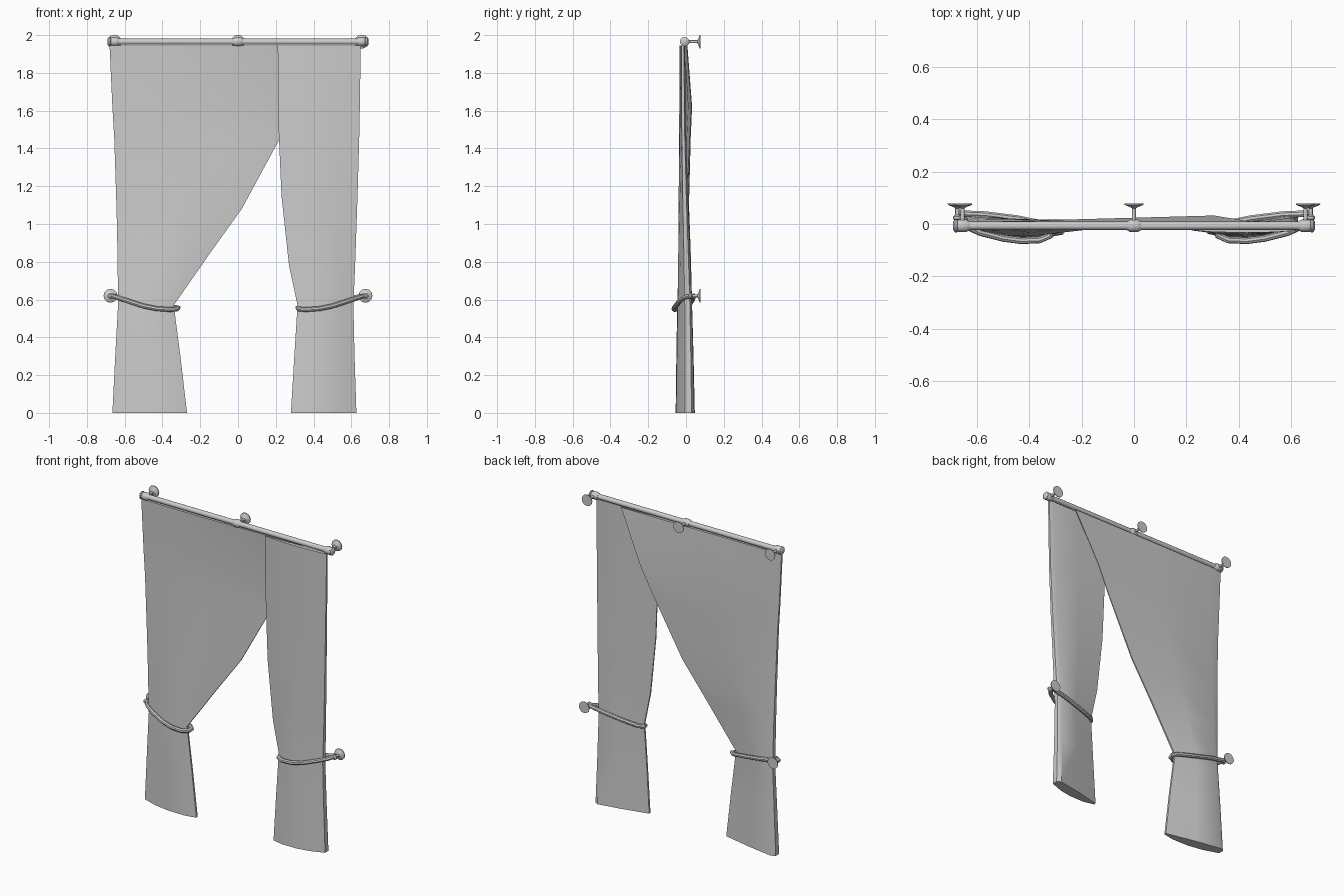
import bpy, bmesh, math
from mathutils import Matrix, Vector

if "Cube" in bpy.data.objects:
    bpy.data.objects.remove(bpy.data.objects["Cube"])


def finish(name, bm):
    bmesh.ops.recalc_face_normals(bm, faces=bm.faces)
    me = bpy.data.meshes.new(name)
    bm.to_mesh(me)
    bm.free()
    ob = bpy.data.objects.new(name, me)
    bpy.context.collection.objects.link(ob)
    smooth(ob)
    return ob


def smooth(ob):
    bpy.ops.object.select_all(action='DESELECT')
    ob.select_set(True)
    bpy.context.view_layer.objects.active = ob
    bpy.ops.object.shade_smooth_by_angle(angle=math.radians(40))


def loft(name, rings):
    bm = bmesh.new()
    rows = [[bm.verts.new(p) for p in r] for r in rings]
    n = len(rows[0])
    for a, b in zip(rows, rows[1:]):
        for i in range(n):
            j = (i + 1) % n
            bm.faces.new((a[i], a[j], b[j], b[i]))
    bm.faces.new(rows[0])
    bm.faces.new(rows[-1])
    return finish(name, bm)


def lathe(name, profile, loc, axis, sides=12):
    # profile of (radius, distance along axis)
    rot = Vector((0, 0, 1)).rotation_difference(Vector(axis)).to_matrix().to_4x4()
    m = Matrix.Translation(loc) @ rot
    return loft(name, [[m @ Vector((r * math.cos(2 * math.pi * i / sides),
                                    r * math.sin(2 * math.pi * i / sides), h))
                        for i in range(sides)] for r, h in profile])


def tube(name, pts, radius):
    cu = bpy.data.curves.new(name, 'CURVE')
    cu.dimensions = '3D'
    cu.bevel_depth = radius
    cu.bevel_resolution = 2
    cu.use_fill_caps = True
    sp = cu.splines.new('POLY')
    sp.points.add(len(pts) - 1)
    for p, co in zip(sp.points, pts):
        p.co = (*co, 1)
    ob = bpy.data.objects.new(name, cu)
    bpy.context.collection.objects.link(ob)
    bpy.ops.object.select_all(action='DESELECT')
    ob.select_set(True)
    bpy.context.view_layer.objects.active = ob
    bpy.ops.object.convert(target='MESH')
    smooth(bpy.context.object)


# Curtain cross-section: (fraction outer to inner edge, depth factor)
SECTION = [(0, -.5), (.25, -1.1), (.5, -1.25), (.8, -.9), (1, -.2),
           (1, .2), (.5, .75), (.07, 1), (0, .5)]


def curtain(name, rows):
    # rows: z, outer x, inner x, outer y, inner y, half depth
    loft(name, [[(xo + (xi - xo) * t, yo + (yi - yo) * t + k * d, z)
                 for t, k in SECTION] for z, xo, xi, yo, yi, d in rows])


# Wide curtain drawn across behind the narrow one
curtain("wide_curtain", [
    (1.945, -.68, .46, -.012, .005, .012),
    (1.62, -.665, .305, -.01, .03, .012),
    (1.45, -.655, .22, -.008, .022, .014),
    (1.08, -.643, .02, -.003, .005, .019),
    (.85, -.638, -.145, .002, -.01, .024),
    (.57, -.635, -.34, .008, -.03, .027),
    (.3, -.65, -.305, .012, -.032, .031),
    (0, -.665, -.27, .015, -.033, .035)])

# Narrow curtain on the right
curtain("narrow_curtain", [
    (1.945, .65, .21, -.017, -.02, .012),
    (1.5, .643, .215, -.015, -.02, .015),
    (1.15, .633, .23, -.008, -.022, .019),
    (.78, .62, .27, .002, -.025, .024),
    (.57, .611, .315, .007, -.028, .027),
    (.3, .617, .298, .01, -.03, .031),
    (0, .627, .28, .012, -.03, .035)])

# Curtain rod with end knobs
RY, RZ = -.007, 1.965
lathe("rod", [(.016, -.675), (.016, .675)], (0, RY, RZ), (1, 0, 0))
for s in (-1, 1):
    lathe("rod_end", [(.016, 0), (.025, .006), (.025, .014), (.014, .022)],
          (s * .67, RY, RZ), (s, 0, 0))

# Wall brackets: saucer, stem and ring around the rod
SAUCER = [(.037, .078), (.036, .073), (.013, .064), (.008, .06)]
for x in (-.655, 0, .655):
    lathe("bracket", SAUCER + [(.008, 0)], (x, 0, RZ), (0, 1, 0))
    lathe("bracket_ring", [(.017, -.026), (.024, -.014), (.024, .014), (.017, .026)],
          (x, RY, RZ), (1, 0, 0))

# Tiebacks: wall hook and cord looped around each curtain
for s in (-1, 1):
    lathe("tieback_hook", SAUCER + [(.008, .035), (.016, .028), (.016, .02), (.008, .013)],
          (s * .675, 0, .62), (0, 1, 0))
    tube("tieback_cord", [(s * x, y, z) for x, y, z in [
        (.67, .03, .62), (.645, -.005, .613), (.59, -.032, .595), (.5, -.055, .566),
        (.43, -.064, .552), (.36, -.061, .547), (.322, -.045, .55), (.316, -.02, .556),
        (.34, 0, .56), (.45, .021, .58), (.57, .036, .603), (.67, .04, .62)]], .013)
